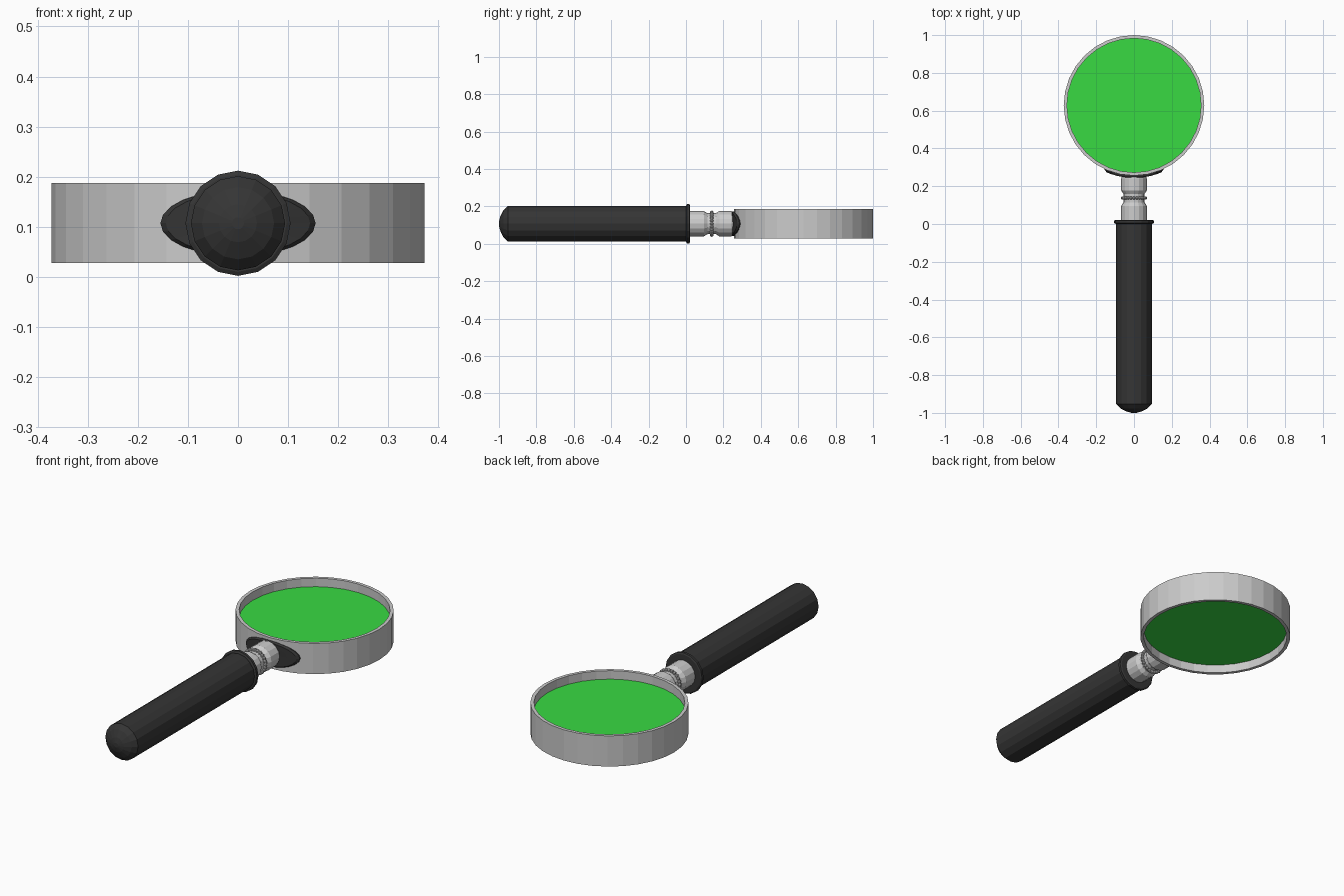
import bpy, bmesh, math
from mathutils import Vector

if "Cube" in bpy.data.objects:
    bpy.data.objects.remove(bpy.data.objects["Cube"])

AXIS_Z = 0.107            # height of the handle axis
RING_Y, RING_R = 0.628, 0.372


def material(name, rgb):
    m = bpy.data.materials.new(name)
    m.diffuse_color = (*rgb, 1)
    m.use_nodes = True
    m.node_tree.nodes["Principled BSDF"].inputs["Base Color"].default_value = m.diffuse_color
    return m


def finish(name, bm, mat=None):
    bmesh.ops.remove_doubles(bm, verts=bm.verts, dist=1e-5)
    bmesh.ops.recalc_face_normals(bm, faces=bm.faces)
    me = bpy.data.meshes.new(name)
    bm.to_mesh(me)
    bm.free()
    ob = bpy.data.objects.new(name, me)
    bpy.context.collection.objects.link(ob)
    if mat:
        me.materials.append(mat)
    return ob


def lathe(name, profile, sides, centre, axis, mat=None, closed=False):
    """Turn (radius, height) points around the Y or Z axis."""
    bm = bmesh.new()
    loops = []
    for r, h in profile:
        loop = []
        for i in range(sides):
            a = 2 * math.pi * i / sides
            u, v = r * math.cos(a), r * math.sin(a)
            p = Vector((u, h, v)) if axis == 'Y' else Vector((u, v, h))
            loop.append(bm.verts.new(p + Vector(centre)))
        loops.append(loop)
    pairs = list(zip(loops, loops[1:]))
    if closed:
        pairs.append((loops[-1], loops[0]))
    for a, b in pairs:
        for i in range(sides):
            j = (i + 1) % sides
            bm.faces.new((a[i], a[j], b[j], b[i]))
    if not closed:
        bm.faces.new(loops[0])
        bm.faces.new(loops[-1])
    return finish(name, bm, mat)


black = material("black_plastic", (0.035, 0.035, 0.035))
green = material("green_glass", (0.04, 0.7, 0.055))

# Metal frame and lens
lathe("lens_frame", [(RING_R, 0.028), (RING_R, 0.187), (0.355, 0.187), (0.355, 0.028)],
      32, (0, RING_Y, 0), 'Z', closed=True)
lathe("lens", [(0.356, 0.072), (0.356, 0.143)], 32, (0, RING_Y, 0), 'Z', green)

# Handle with domed end and collar
lathe("handle", [(0.012, -1.0), (0.038, -0.993), (0.072, -0.976), (0.094, -0.953),
                 (0.094, 0.005)], 16, (0, 0, AXIS_Z), 'Y', black)
lathe("handle_collar", [(0.097, 0.001), (0.105, 0.005), (0.105, 0.018), (0.098, 0.022)],
      16, (0, 0, AXIS_Z), 'Y', black)

# Turned metal neck
lathe("neck", [(0.068, 0.015), (0.068, 0.095), (0.056, 0.115), (0.056, 0.16),
               (0.068, 0.178), (0.068, 0.24), (0.058, 0.265)],
      16, (0, 0, AXIS_Z), 'Y')

# Beaded ring around the neck waist
bm = bmesh.new()
for i in range(24):
    a = 2 * math.pi * i / 24
    made = bmesh.ops.create_icosphere(bm, subdivisions=1, radius=0.01)
    bmesh.ops.translate(bm, verts=made["verts"], vec=(
        0.061 * math.cos(a), 0.138, AXIS_Z + 0.061 * math.sin(a)))
finish("neck_beads", bm)

# Oval saddle plate wrapped on the frame
bm = bmesh.new()
loops = []
for scale, lift in ((0.3, 0.012), (0.65, 0.012), (0.93, 0.012), (1.0, 0.004), (1.0, -0.008)):
    loop = []
    for i in range(24):
        a = 2 * math.pi * i / 24
        x = 0.155 * scale * math.cos(a)
        y = RING_Y - math.sqrt(RING_R ** 2 - x * x) - lift
        loop.append(bm.verts.new((x, y, AXIS_Z + 0.066 * scale * math.sin(a))))
    loops.append(loop)
for a, b in zip(loops, loops[1:]):
    for i in range(24):
        j = (i + 1) % 24
        bm.faces.new((a[i], a[j], b[j], b[i]))
bm.faces.new(loops[0])
finish("saddle_plate", bm, black)
